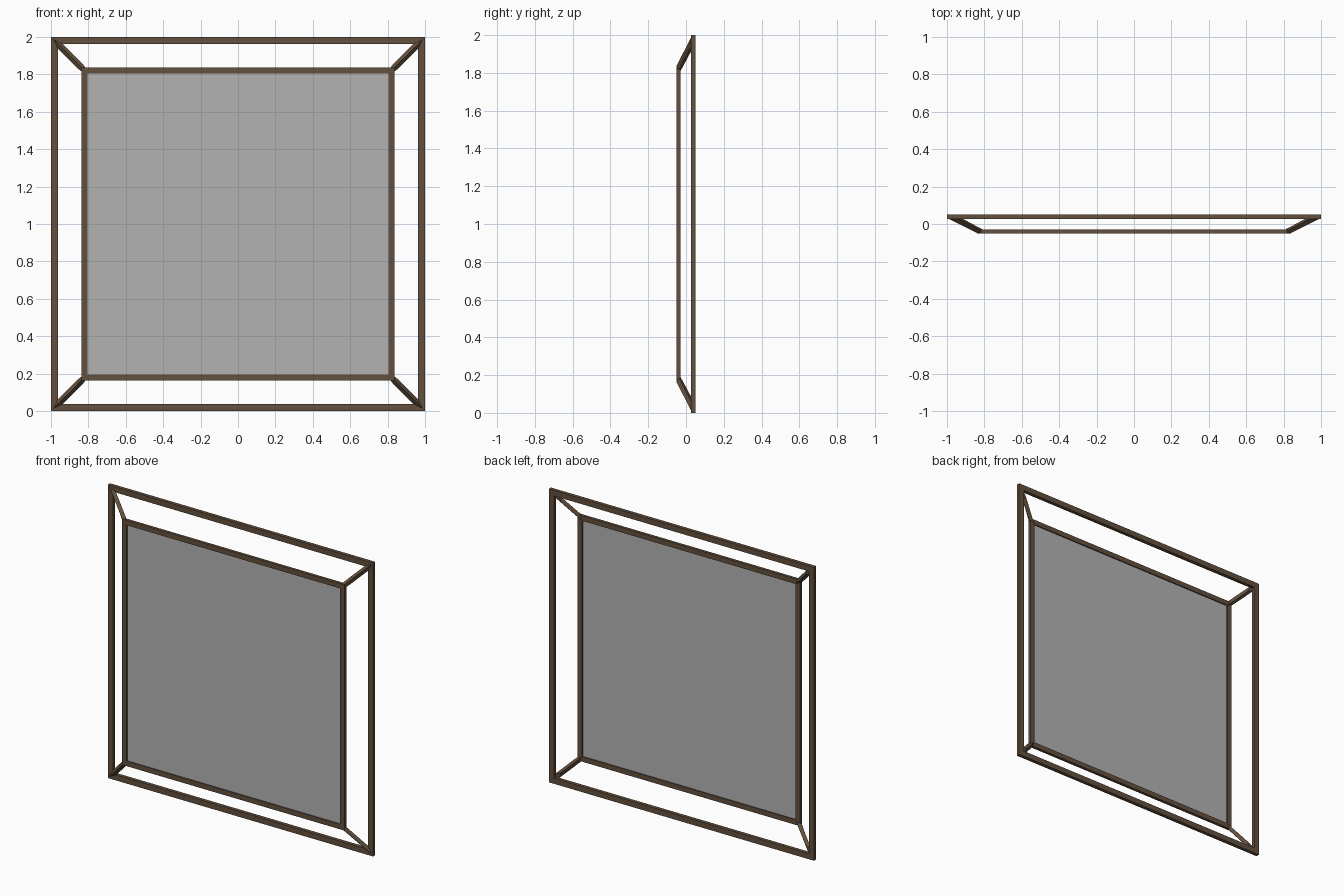
import bpy
import bmesh

if "Cube" in bpy.data.objects:
    bpy.data.objects.remove(bpy.data.objects["Cube"])


def material(name, rgb):
    m = bpy.data.materials.new(name)
    m.diffuse_color = (*rgb, 1.0)
    m.use_nodes = True
    m.node_tree.nodes["Principled BSDF"].inputs["Base Color"].default_value = m.diffuse_color
    return m


WOOD = material("dark brown wood", (0.125, 0.080, 0.048))
GREY = material("grey pane", (0.45, 0.45, 0.45))
MID_Z = 1.0


def finish(name, bm, mat):
    bmesh.ops.recalc_face_normals(bm, faces=bm.faces)
    me = bpy.data.meshes.new(name)
    bm.to_mesh(me)
    bm.free()
    me.materials.append(mat)
    ob = bpy.data.objects.new(name, me)
    bpy.context.collection.objects.link(ob)
    return ob


def bridge(bm, rings, closed=False):
    """Join rings of four corners with quads; cap the ends unless closed."""
    vs = [[bm.verts.new(p) for p in r] for r in rings]
    pairs = list(zip(vs, vs[1:])) + ([(vs[-1], vs[0])] if closed else [])
    for a, b in pairs:
        for i in range(4):
            j = (i + 1) % 4
            bm.faces.new((a[i], a[j], b[j], b[i]))
    if not closed:
        bm.faces.new(vs[0])
        bm.faces.new(vs[-1])


def square(h, y):
    return [(sx * h, y, MID_Z + sz * h)
            for sx, sz in ((-1, -1), (1, -1), (1, 1), (-1, 1))]


def frame(name, outer, inner, y0, y1):
    bm = bmesh.new()
    bridge(bm, [square(outer, y0), square(outer, y1),
                square(inner, y1), square(inner, y0)], closed=True)
    return finish(name, bm, WOOD)


# Large back frame and smaller front frame
frame("back_frame", 1.0, 0.962, 0.026, 0.05)
frame("front_frame", 0.838, 0.804, -0.05, -0.03)

# Thin pane filling the front frame
bm = bmesh.new()
bridge(bm, [square(0.806, -0.042), square(0.806, -0.038)])
finish("pane", bm, GREY)

# Slanted corner struts: (y, outer tip, inner tip, half width) diamond sections
SECTIONS = [(0.03, 0.995, 0.92, 0.018),
            (-0.03, 0.876, 0.808, 0.018),
            (-0.0495, 0.838, 0.806, 0.014)]
for sx, side in ((-1, "left"), (1, "right")):
    for sz, level in ((-1, "bottom"), (1, "top")):
        bm = bmesh.new()
        rings = []
        for y, o, i, w in SECTIONS:
            c, d = (o + i) / 2, w * 0.707
            rings.append([(sx * a, y, MID_Z + sz * b) for a, b in
                          ((o, o), (c + d, c - d), (i, i), (c - d, c + d))])
        bridge(bm, rings)
        finish(f"{level}_{side}_strut", bm, WOOD)
